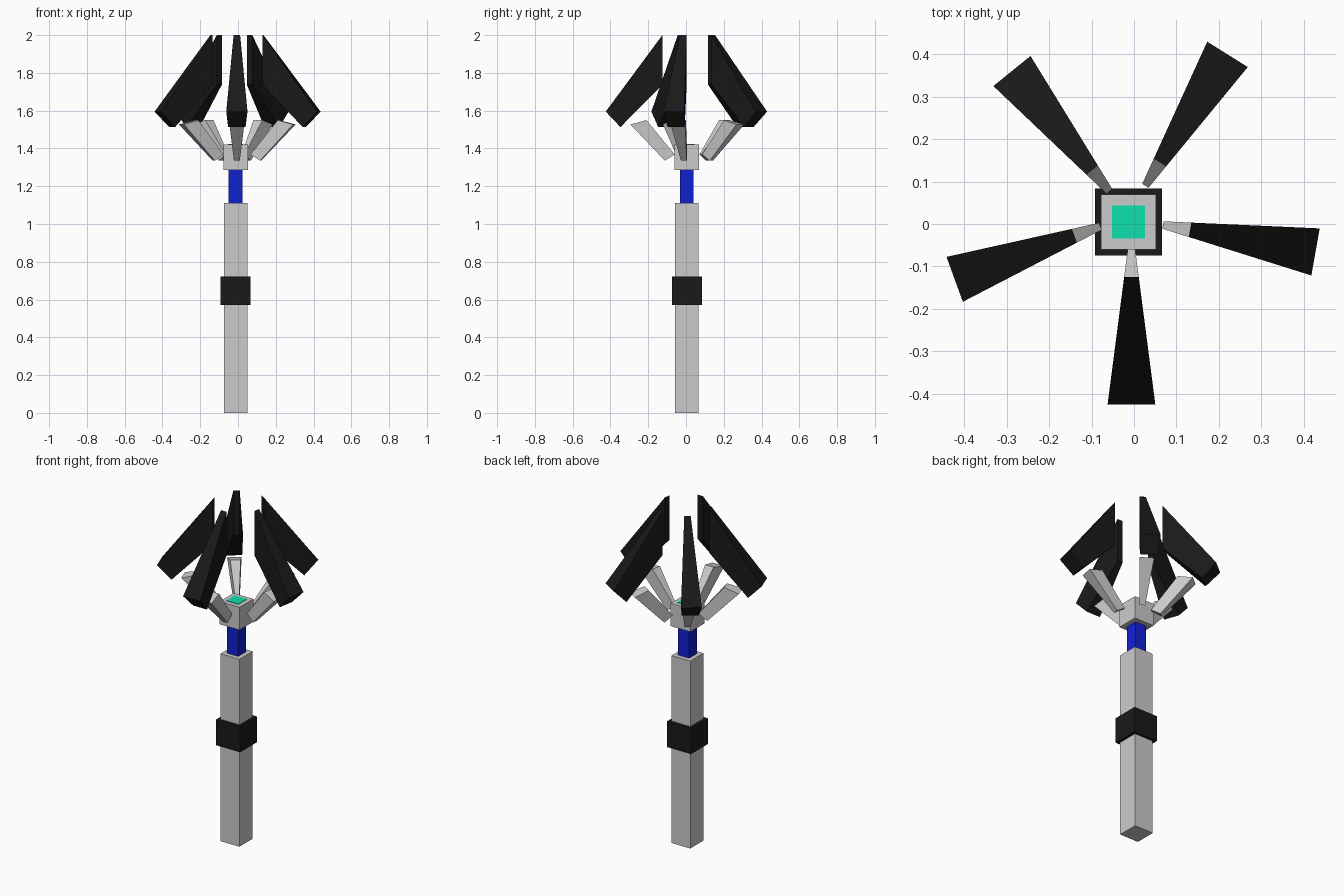
import bpy, bmesh
from math import radians, cos, sin
from mathutils import Matrix

if "Cube" in bpy.data.objects:
    bpy.data.objects.remove(bpy.data.objects["Cube"])

CX, CY = -0.013, 0.005   # shaft axis


def material(name, rgb):
    m = bpy.data.materials.new(name)
    m.diffuse_color = (*rgb, 1)
    m.use_nodes = True
    m.node_tree.nodes["Principled BSDF"].inputs["Base Color"].default_value = m.diffuse_color
    return m


black = material("black", (0.01, 0.01, 0.01))
blue = material("blue", (0.005, 0.015, 0.65))
green = material("green", (0.005, 0.75, 0.42))


def finish(name, bm, mat=None):
    bmesh.ops.recalc_face_normals(bm, faces=bm.faces)
    me = bpy.data.meshes.new(name)
    bm.to_mesh(me)
    bm.free()
    ob = bpy.data.objects.new(name, me)
    bpy.context.collection.objects.link(ob)
    if mat:
        me.materials.append(mat)
    return ob


def box(name, width, z0, z1, mat=None):
    bm = bmesh.new()
    bmesh.ops.create_cube(bm, size=1, matrix=Matrix.Translation((CX, CY, (z0 + z1) / 2))
                          @ Matrix.Diagonal((width, width, z1 - z0, 1)))
    return finish(name, bm, mat)


def wedge(name, profile, angle, pivot, mat=None):
    """Radial (r, z) profile given a thickness that grows with the radius."""
    bm = bmesh.new()
    sides = [[bm.verts.new((r, s * (0.13 * r + 0.001), z)) for r, z in profile]
             for s in (-1, 1)]
    for side in sides:
        bm.faces.new(side)
    n = len(profile)
    for i in range(n):
        j = (i + 1) % n
        bm.faces.new((sides[0][i], sides[0][j], sides[1][j], sides[1][i]))
    bm.transform(Matrix.Translation((*pivot, 0)) @ Matrix.Rotation(radians(angle), 4, 'Z'))
    return finish(name, bm, mat)


# Handle, grip band, neck and head
box("shaft", 0.124, 0, 1.11)
box("grip_band", 0.158, 0.57, 0.722, black)
box("neck", 0.072, 1.11, 1.285, blue)
box("head", 0.13, 1.285, 1.42)
box("head_gem", 0.078, 1.40, 1.423, green)

# Radial profiles of the grey struts and the black claws
strut = [(0.06, 1.368), (0.112, 1.335), (0.294, 1.527), (0.209, 1.55)]
claw = [(0.125, 2.0), (0.125, 1.738), (0.347, 1.513), (0.425, 1.595)]

# Five slightly uneven arms: direction and own pivot
arms = [(-90, (-0.006, 0.0)), (-10, (0.009, 0.008)), (58, (-0.005, 0.039)),
        (129, (-0.02, 0.03)), (200, (-0.023, 0.015))]
for i, (angle, pivot) in enumerate(arms, 1):
    wedge(f"strut_{i}", strut, angle, pivot)
    wedge(f"claw_{i}", claw, angle, pivot, black)
